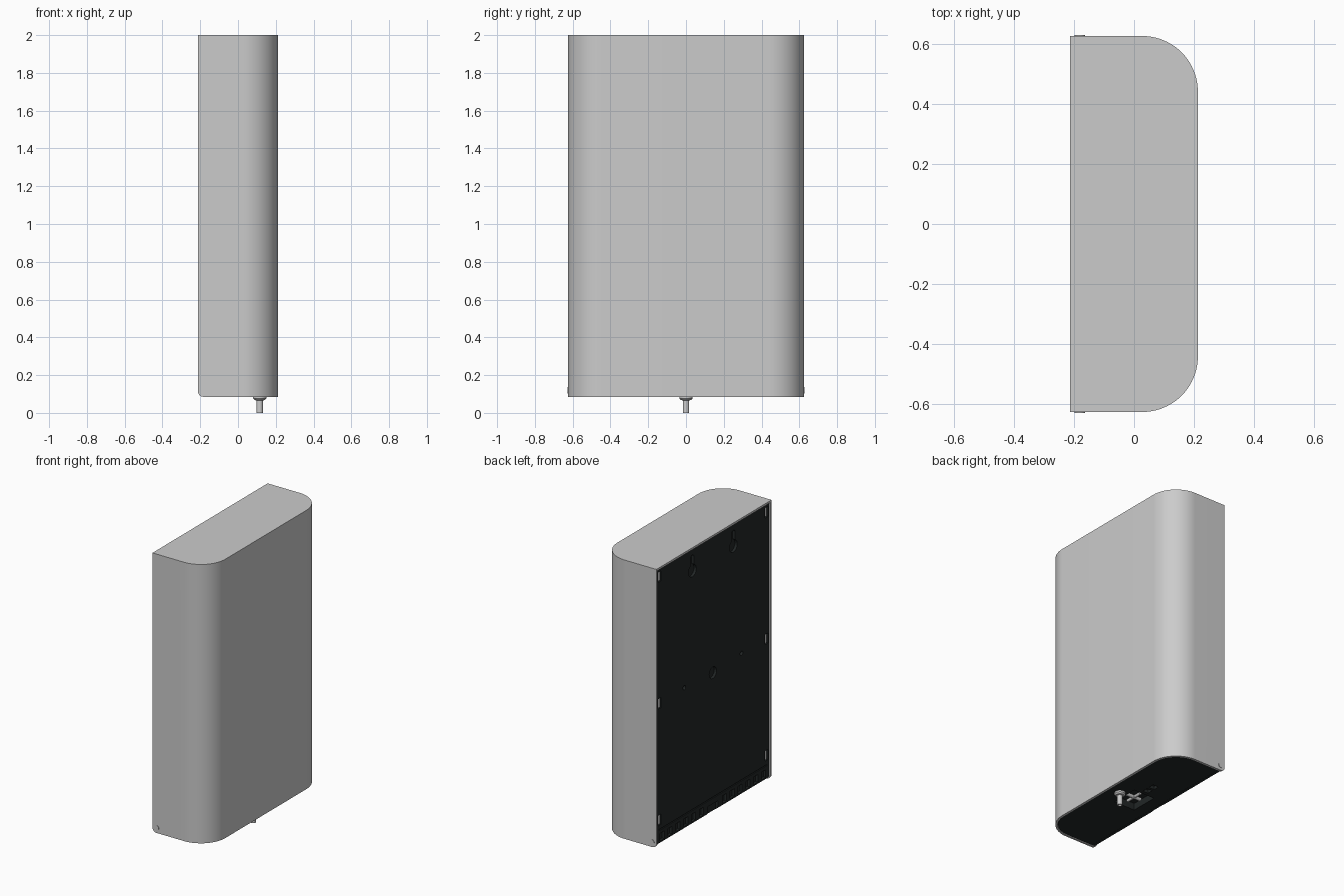
import bpy, bmesh, math

if "Cube" in bpy.data.objects:
    bpy.data.objects.remove(bpy.data.objects["Cube"])

HX, HY, Z0, Z1, R, T = 0.2125, 0.625, 0.085, 2.0, 0.185, 0.014

dark = bpy.data.materials.new("dark_plastic")
dark.diffuse_color = (0.016, 0.02, 0.02, 1)
dark.use_nodes = True
dark.node_tree.nodes["Principled BSDF"].inputs["Base Color"].default_value = dark.diffuse_color

AXES = {'x': lambda u, v, w: (w, u, v),
        'y': lambda u, v, w: (u, w, v),
        'z': lambda u, v, w: (u, v, w)}


def prism(bm, pts, a, b, axis='z'):
    """Extrude a closed 2D outline from a to b along an axis."""
    f = AXES[axis]
    lo = [bm.verts.new(f(u, v, a)) for u, v in pts]
    hi = [bm.verts.new(f(u, v, b)) for u, v in pts]
    n = len(pts)
    faces = [bm.faces.new(lo[::-1]), bm.faces.new(hi)]
    faces += [bm.faces.new((lo[i], lo[(i + 1) % n], hi[(i + 1) % n], hi[i])) for i in range(n)]
    bmesh.ops.recalc_face_normals(bm, faces=faces)


def rect(u0, u1, v0, v1):
    return [(u0, v0), (u1, v0), (u1, v1), (u0, v1)]


def arc(cu, cv, r, a0, a1, n):
    return [(cu + r * math.cos(math.radians(a0 + (a1 - a0) * i / n)),
             cv + r * math.sin(math.radians(a0 + (a1 - a0) * i / n))) for i in range(n + 1)]


def circle(cu, cv, r, n=20):
    return arc(cu, cv, r, 0, 360, n)[:-1]


def d_shape(x0, x1, hy, r):
    """Straight back, two rounded front corners."""
    return ([(x0, -hy)] + arc(x1 - r, -hy + r, r, -90, 0, 20)
            + arc(x1 - r, hy - r, r, 0, 90, 20) + [(x0, hy)])


def round_back_bottom(bm, r):
    x = min(v.co.x for v in bm.verts)
    z = min(v.co.z for v in bm.verts)
    edges = [e for e in bm.edges
             if all(abs(v.co.x - x) < 1e-5 and abs(v.co.z - z) < 1e-5 for v in e.verts)]
    bmesh.ops.bevel(bm, geom=edges, offset=r, segments=6, profile=0.5, affect='EDGES')


def finish(name, bm, mat=None):
    me = bpy.data.meshes.new(name)
    bm.to_mesh(me)
    bm.free()
    ob = bpy.data.objects.new(name, me)
    bpy.context.collection.objects.link(ob)
    if mat:
        me.materials.append(mat)
    return ob


def smooth(ob):
    bpy.ops.object.select_all(action='DESELECT')
    ob.select_set(True)
    bpy.context.view_layer.objects.active = ob
    bpy.ops.object.shade_smooth_by_angle(angle=math.radians(30))


def cut(ob, bm):
    """Subtract the solids in bm from ob."""
    cutter = finish("cutter", bm)
    cutter.hide_render = True
    m = ob.modifiers.new("cut", 'BOOLEAN')
    m.operation, m.solver, m.object = 'DIFFERENCE', 'EXACT', cutter
    bpy.context.view_layer.objects.active = ob
    bpy.ops.object.modifier_apply(modifier=m.name)
    bpy.data.objects.remove(cutter)


# cover: D-shaped shell open at the back and the bottom
bm = bmesh.new()
prism(bm, d_shape(-HX, HX, HY, R), Z0, Z1)
round_back_bottom(bm, 0.03)
cover = finish("cover", bm)
bm = bmesh.new()
prism(bm, d_shape(-0.3, HX - T, HY - T, R - T), 0, Z1 - T)
cut(cover, bm)
smooth(cover)

# hinge pins on both sides of the cover
bm = bmesh.new()
for s in (-1, 1):
    prism(bm, circle(-0.18, 0.12, 0.017), s * 0.6, s * 0.628, 'y')
smooth(finish("hinge_pins", bm))

# back plate
W = HY - T - 0.003
XB = -HX + 0.008
bm = bmesh.new()
prism(bm, rect(-W, W, Z0 + 0.003, Z1 - T - 0.003), XB, XB + 0.035, 'x')
round_back_bottom(bm, 0.026)
back = finish("back_plate", bm, dark)

tab_z = (1.93, 1.06, 0.26)
bm = bmesh.new()
D = XB + 0.018
for s in (-1, 1):
    # keyhole hangers
    y = s * 0.222
    prism(bm, arc(y, 1.835, 0.042, 115, 425, 20) + arc(y, 1.925, 0.018, 0, 180, 8), -0.3, D, 'x')
    # screw holes
    prism(bm, circle(s * 0.31, 1.065, 0.015), -0.3, D, 'x')
    # clip windows
    for z in tab_z:
        prism(bm, rect(s * 0.58 - 0.017, s * 0.58 + 0.017, z - 0.035, z + 0.035), -0.3, D, 'x')
    # vent slots along the foot
    for i in range(6):
        y = s * (0.125 + i * 0.085)
        prism(bm, rect(y - 0.022, y + 0.022, 0.112, 0.165), -0.3, D, 'x')
# middle hole, foot notch and horizontal groove
prism(bm, circle(0, 1.05, 0.04), -0.3, D, 'x')
prism(bm, rect(-0.055, 0.055, 0, 0.15), -0.3, D, 'x')
prism(bm, rect(-0.585, 0.585, 0.188, 0.196), -0.3, XB + 0.008, 'x')
cut(back, bm)

# grey clips showing in the side windows
bm = bmesh.new()
for y in (-0.58, 0.58):
    for z in tab_z:
        prism(bm, rect(y - 0.012, y + 0.012, z - 0.03, z + 0.03), XB + 0.006, D + 0.005, 'x')
finish("cover_clips", bm)

# bottom plate with outlet recess and two small square pockets
bm = bmesh.new()
prism(bm, d_shape(XB + 0.036, HX - T - 0.003, W, R - T - 0.003), Z0 + 0.003, 0.15)
bottom = finish("bottom_plate", bm, dark)
bm = bmesh.new()
prism(bm, rect(-0.09, 0.07, -0.105, 0.085), 0, 0.135)
for y in (0.13, 0.19):
    prism(bm, rect(-0.02, 0.02, y - 0.02, y + 0.02), 0, 0.11)
cut(bottom, bm)

# nozzle: flange and hollow spout, turned round a vertical axis
prof = [(0, 0.03), (0.010, 0.03), (0.010, 0), (0.017, 0), (0.017, 0.066), (0.027, 0.068),
        (0.035, 0.077), (0.035, 0.105), (0, 0.105)]
bm = bmesh.new()
vs = [bm.verts.new((0.115 + r, 0, z)) for r, z in prof]
es = [bm.edges.new(p) for p in zip(vs, vs[1:])]
bmesh.ops.spin(bm, geom=vs + es, cent=(0.115, 0, 0), axis=(0, 0, 1),
               angle=math.tau, steps=32, use_duplicate=False)
bmesh.ops.remove_doubles(bm, verts=bm.verts, dist=1e-5)
bmesh.ops.recalc_face_normals(bm, faces=bm.faces)
smooth(finish("nozzle", bm))

# pump lever lying in the recess
bm = bmesh.new()
prism(bm, circle(0, 0.102, 0.012, 16), -0.05, 0.1, 'x')
prism(bm, circle(0.0, 0.102, 0.010, 16), -0.06, 0.06, 'y')
smooth(finish("pump_lever", bm))
